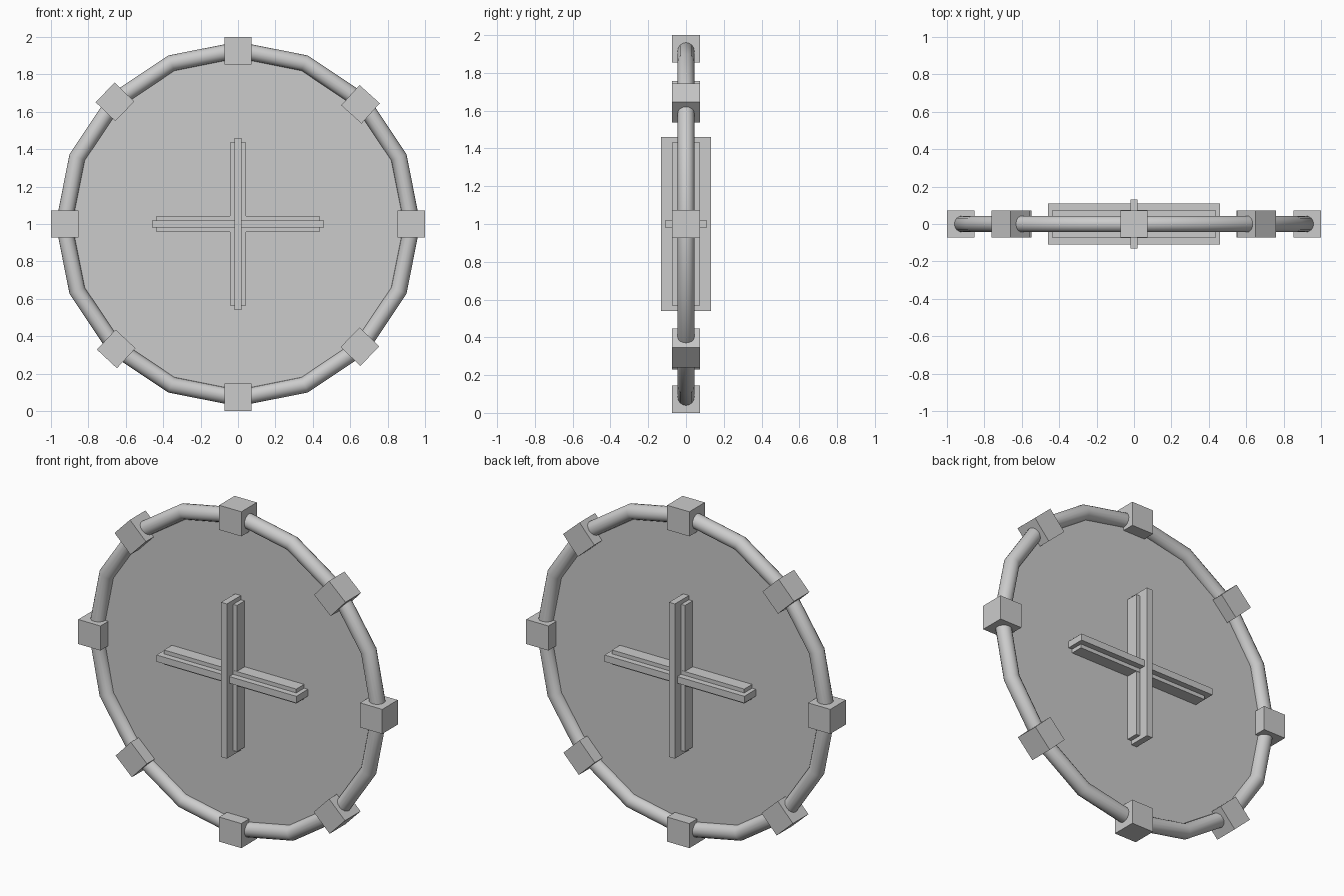
import bpy, math

if "Cube" in bpy.data.objects:
    bpy.data.objects.remove(bpy.data.objects["Cube"])

CENTRE_Z = 1.0
RING_R = 0.931


def box(name, x, z, size, angle=0.0):
    """Box centred at (x, 0, CENTRE_Z + z), turned about the y axis."""
    bpy.ops.mesh.primitive_cube_add(size=1, location=(x, 0, CENTRE_Z + z))
    ob = bpy.context.object
    ob.name = name
    ob.scale = size
    bpy.ops.object.transform_apply(location=False, rotation=False, scale=True)
    ob.rotation_euler = (0, math.radians(angle), 0)
    return ob


# Rim: coarse 16-sided ring with a smooth round tube
bpy.ops.mesh.primitive_torus_add(major_segments=16, minor_segments=16,
                                 major_radius=RING_R, minor_radius=0.044,
                                 location=(0, 0, CENTRE_Z),
                                 rotation=(math.pi / 2, 0, 0))
rim = bpy.context.object
rim.name = "rim_tube"
bpy.ops.object.shade_smooth_by_angle(angle=math.radians(40))

# Thin panel filling the ring
bpy.ops.mesh.primitive_circle_add(vertices=16, radius=RING_R, fill_type='NGON',
                                  location=(0, 0, CENTRE_Z),
                                  rotation=(math.pi / 2, 0, 0))
panel = bpy.context.object
panel.name = "disc_panel"

# Eight blocks on the rim: x, z offset, turn (diagonal ones sit slightly off)
D = 0.927
blocks = [(0, D, 0), (D, 0, 0), (0, -D, 0), (-D, 0, 0),
          (0.655, 0.64, 42), (0.652, -0.656, 44),
          (-0.651, -0.668, 43), (-0.658, 0.653, 44)]
for i, (x, z, a) in enumerate(blocks):
    box(f"rim_block_{i + 1}", x, z, (0.146, 0.146, 0.146), a)

# Central cross: each bar is a wide core with a narrow, deeper spine
box("upright_core", 0, 0, (0.088, 0.144, 0.87))
box("upright_spine", 0, 0, (0.038, 0.263, 0.92))
box("crossbar_core", 0, 0, (0.87, 0.148, 0.086))
box("crossbar_spine", 0, 0, (0.92, 0.218, 0.04))
